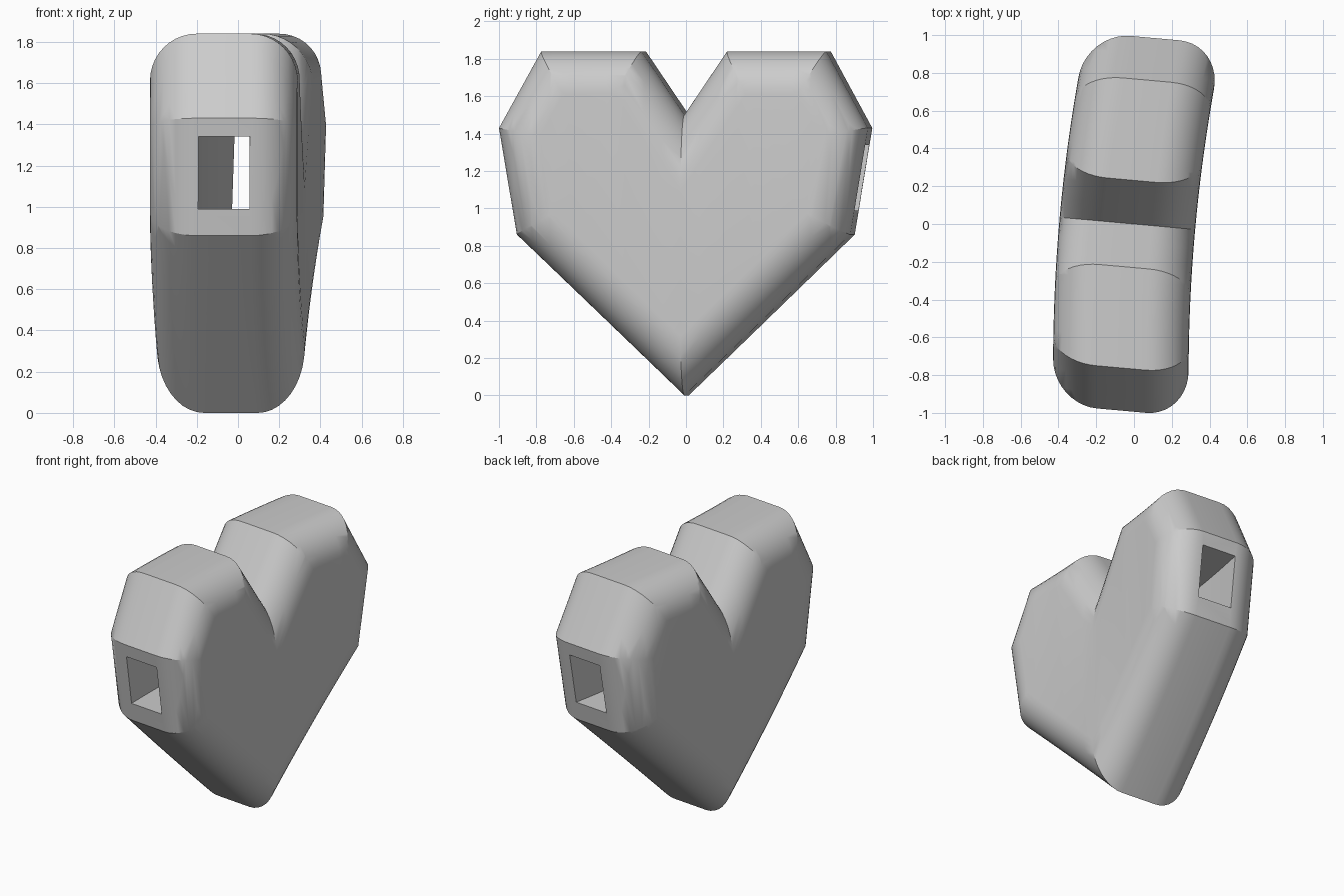
import bpy, bmesh, math
from mathutils import Vector, Matrix

default = bpy.data.objects.get("Cube")
if default:
    bpy.data.objects.remove(default)

FLAT, ROUND, STEPS = 0.13, 0.23, 10
BEND, SHIFT, TURN = 0.058, -0.035, math.atan(0.09)

grey = bpy.data.materials.new("plain grey")
grey.use_nodes = True
colour = (0.6, 0.6, 0.6, 1)
grey.diffuse_color = colour
grey.node_tree.nodes["Principled BSDF"].inputs["Base Color"].default_value = colour

# Heart outline in (y, z), mirrored across the middle
half = [(0, 0), (0.895, 0.86), (0.99, 1.43), (0.765, 1.84), (0.23, 1.84), (0, 1.5)]
outline = [Vector(p) for p in half + [(-y, z) for y, z in half[-2:0:-1]]]


def inset(points, d):
    """Move every edge inwards by d, with mitred corners."""
    result = []
    for i, p in enumerate(points):
        a = (p - points[i - 1]).normalized()
        b = (points[(i + 1) % len(points)] - p).normalized()
        na, nb = Vector((-a.y, a.x)), Vector((-b.y, b.x))
        result.append(p + (na + nb) * d / (1 + na.dot(nb)))
    return result


def new_object(name, bm):
    mesh = bpy.data.meshes.new(name)
    bm.to_mesh(mesh)
    bm.free()
    obj = bpy.data.objects.new(name, mesh)
    bpy.context.collection.objects.link(obj)
    return obj


# Heart body: stacked outlines with rounded rims on both sides
arc = [math.pi / 2 * i / STEPS for i in range(STEPS + 1)]
levels = [(FLAT + ROUND * math.sin(t), ROUND * (1 - math.cos(t))) for t in arc]
levels = [(-x, d) for x, d in reversed(levels)] + levels
bm = bmesh.new()
rings = [[bm.verts.new((x, p.x, p.y)) for p in inset(outline, d)] for x, d in levels]
n = len(outline)
for low, high in zip(rings, rings[1:]):
    for i in range(n):
        j = (i + 1) % n
        bm.faces.new((low[i], low[j], high[j], high[i]))
bm.faces.new(rings[0])
bm.faces.new(rings[-1])
bmesh.ops.recalc_face_normals(bm, faces=bm.faces)
heart = new_object("heart_bead", bm)

# Rectangular cord tunnel running from front to back
bm = bmesh.new()
bmesh.ops.create_cube(bm, size=1, matrix=Matrix.LocRotScale(
    Vector((0, 0, 1.165)), None, Vector((0.25, 3, 0.35))))
cutter = new_object("tunnel_cutter", bm)
cutter.hide_render = True
cut = heart.modifiers.new("tunnel", "BOOLEAN")
cut.operation, cut.solver, cut.object = "DIFFERENCE", "EXACT", cutter
bpy.context.view_layer.update()
bm = bmesh.new()
bm.from_object(heart, bpy.context.evaluated_depsgraph_get())
heart.modifiers.clear()
bpy.data.objects.remove(cutter)

# Slice along the length so that the bead can bend gently, then turn it
for i in range(-9, 10):
    bmesh.ops.bisect_plane(bm, geom=bm.verts[:] + bm.edges[:] + bm.faces[:], dist=1e-5,
                           plane_co=(0, i / 10, 0), plane_no=(0, 1, 0))
for v in bm.verts:
    v.co.x += SHIFT + BEND * v.co.y ** 2
bmesh.ops.rotate(bm, verts=bm.verts, matrix=Matrix.Rotation(-TURN, 3, "Z"))
bm.to_mesh(heart.data)
bm.free()
heart.data.materials.clear()
heart.data.materials.append(grey)

bpy.ops.object.select_all(action="DESELECT")
heart.select_set(True)
bpy.context.view_layer.objects.active = heart
bpy.ops.object.shade_smooth_by_angle(angle=math.radians(30))
